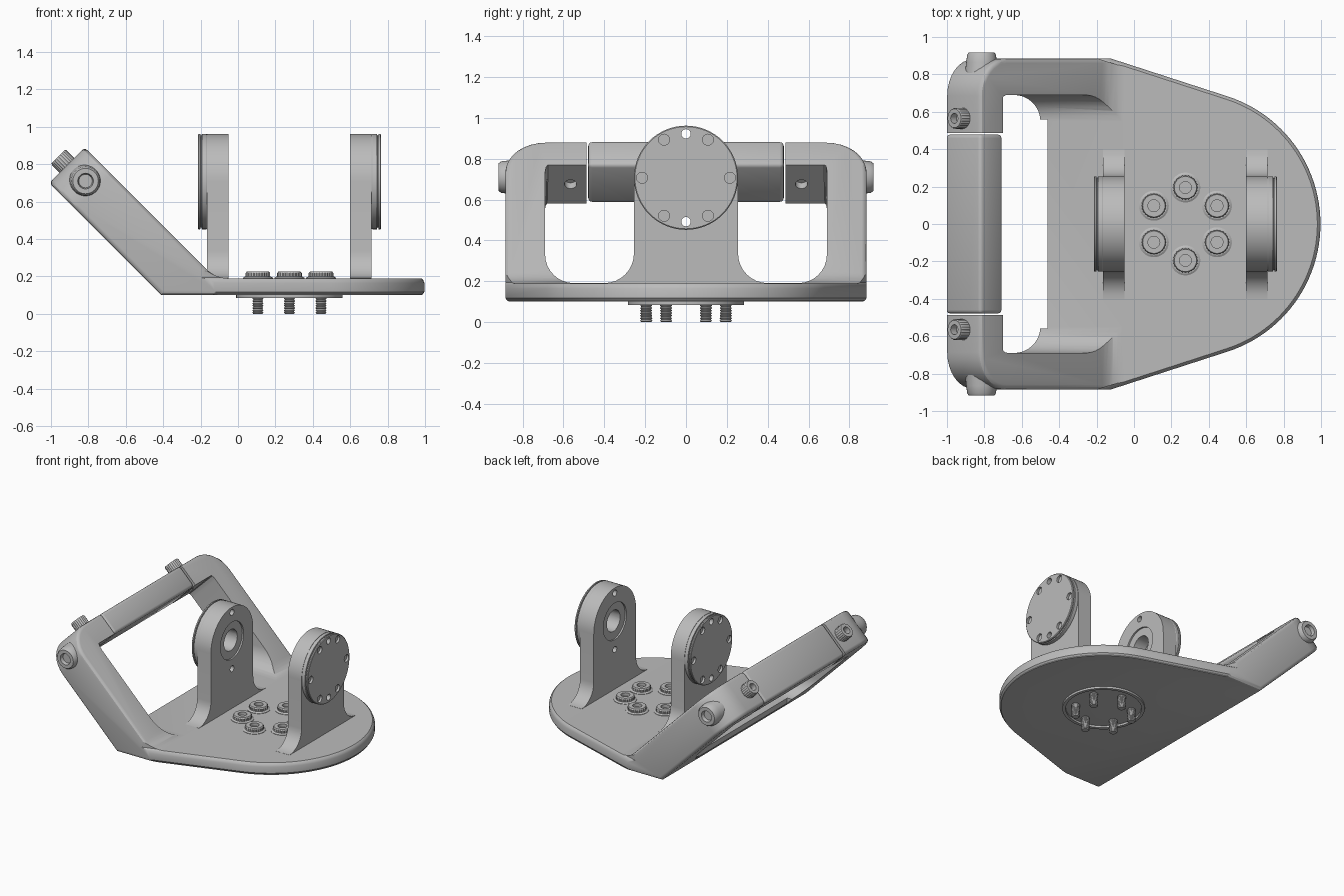
import bpy, bmesh, math
from mathutils import Vector

cube = bpy.data.objects.get("Cube")
if cube:
    bpy.data.objects.remove(cube, do_unlink=True)

GREY = (0.5, 0.5, 0.5, 1)
metal = bpy.data.materials.new("light grey metal")
metal.use_nodes = True
metal.diffuse_color = GREY
metal.node_tree.nodes["Principled BSDF"].inputs["Base Color"].default_value = GREY
parts = []


def make(name, bm):
    bmesh.ops.recalc_face_normals(bm, faces=bm.faces)
    mesh = bpy.data.meshes.new(name)
    bm.to_mesh(mesh)
    bm.free()
    mesh.materials.append(metal)
    obj = bpy.data.objects.new(name, mesh)
    bpy.context.collection.objects.link(obj)
    parts.append(obj)
    return obj


def prism(pts, axis, levels):
    """Loft a 2D outline along an axis through (position, scale) levels."""
    place = {"x": lambda u, v, t: (t, u, v),
             "y": lambda u, v, t: (u, t, v),
             "z": lambda u, v, t: (u, v, t)}[axis]
    bm = bmesh.new()
    rings = [[bm.verts.new(place(HUB + (u - HUB) * s, v * s, t)) for u, v in pts]
             for t, s in levels]
    n = len(pts)
    for a, b in zip(rings, rings[1:]):
        for i in range(n):
            j = (i + 1) % n
            bm.faces.new((a[i], a[j], b[j], b[i]))
    bm.faces.new(rings[0])
    bm.faces.new(rings[-1])
    bmesh.ops.recalc_face_normals(bm, faces=bm.faces)
    return bm


def span(a, b):
    return [(a, 1), (b, 1)]


def round_edges(bm, test, size, segments):
    edges = [e for e in bm.edges if test(e)]
    bmesh.ops.bevel(bm, geom=edges, offset=size, offset_type="OFFSET",
                    segments=segments, profile=0.5, affect="EDGES")
    bmesh.ops.recalc_face_normals(bm, faces=bm.faces)


def sharp(e):
    return len(e.link_faces) == 2 and e.calc_face_angle(0) > math.radians(50)


def lathe(name, profile, loc, direction, n=32, knurl=False):
    """Revolve a closed (radius, height) profile about a direction."""
    rot = Vector(direction).to_track_quat("Z", "Y")
    widest = max(r for r, h in profile)
    bm = bmesh.new()
    rings = []
    for r, h in profile:
        ring = []
        for i in range(n):
            a = math.tau * i / n
            q = r * 0.94 if knurl and r == widest and i % 2 else r
            p = Vector((q * math.cos(a), q * math.sin(a), h))
            ring.append(bm.verts.new(Vector(loc) + rot @ p))
        rings.append(ring)
    for k, a in enumerate(rings):
        m = (k + 1) % len(rings)
        if profile[k][0] == 0 and profile[m][0] == 0:
            continue
        for i in range(n):
            j = (i + 1) % n
            bm.faces.new((a[i], a[j], rings[m][j], rings[m][i]))
    bmesh.ops.remove_doubles(bm, verts=bm.verts, dist=1e-6)
    return make(name, bm)


def rod(name, r, h0, h1, loc, direction, n=24):
    return lathe(name, [(0, h0), (r, h0), (r, h1), (0, h1)], loc, direction, n)


def cap_head(name, r, h, loc, direction):
    """Knurled cap screw head with a round socket."""
    return lathe(name, [(0, -0.02), (r, -0.02), (r, h - 0.008), (r * 0.9, h),
                        (r * 0.48, h), (r * 0.48, h * 0.35), (0, h * 0.35)],
                 loc, direction, 48, True)


def carve(obj, cutter, op="DIFFERENCE"):
    mod = obj.modifiers.new("cut", "BOOLEAN")
    mod.operation, mod.object, mod.solver = op, cutter, "EXACT"
    bpy.context.view_layer.objects.active = obj
    bpy.ops.object.modifier_apply(modifier=mod.name)
    parts.remove(cutter)
    bpy.data.objects.remove(cutter, do_unlink=True)


def arc(cx, cy, r, a0, a1, n):
    return [(cx + r * math.cos(math.radians(a0 + (a1 - a0) * i / n)),
             cy + r * math.sin(math.radians(a0 + (a1 - a0) * i / n)))
            for i in range(n + 1)]


HUB, SIDE, TOP, AXLE = 0.28, 0.885, 0.19, 0.707

# Body: bent side profile with rounded arm corners
side = [(1.3, 0.10), (-0.41, 0.10), (-1.01, 0.70), (-0.82, 0.89)]
side += arc(-0.05, TOP + 0.169, 0.169, 225, 270, 6) + [(1.3, TOP)]
bm = prism(side, "y", span(-SIDE, SIDE))


def arm_tip_corner(e):
    a, b = (v.co for v in e.verts)
    return abs(a.y - b.y) < 1e-4 and max(a.x, b.x) < -0.8


round_edges(bm, arm_tip_corner, 0.2, 8)
round_edges(bm, sharp, 0.025, 3)
body = make("body", bm)

# Plan outline: tapering sides into a round nose with softened rim
plan = [(-1.3, -1.266)] + arc(HUB, 0, 0.717, -72, 72, 48) + [(-1.3, 1.266)]
rim = [(0, 0.985), (0.105, 0.985), (0.117, 1), (0.165, 1),
       (0.182, 0.99), (0.194, 0.97), (2, 0.97)]
carve(body, make("plan_cutter", prism(plan, "z", rim)), "INTERSECT")

# Window between the arms, with filleted corners
bm = prism([(-1.28, 0.191), (0.6, 0.191), (0.6, 2.071)], "y", span(-0.69, 0.69))


def run(e):
    d = e.verts[0].co - e.verts[1].co
    return abs(d.x), abs(d.z)


round_edges(bm, lambda e: run(e)[0] > 1 and run(e)[1] < 0.01, 0.14, 8)
round_edges(bm, lambda e: run(e)[0] > 1 and abs(run(e)[0] - run(e)[1]) < 0.01
            and abs(abs(e.verts[0].co.y) - 0.69) < 0.01, 0.05, 4)
carve(body, make("window_cutter", bm))


def box(name, x0, x1, z0, z1, y):
    return make(name, prism([(x0, z0), (x1, z0), (x1, z1), (x0, z1)], "y", span(-y, y)))


carve(body, box("lip_cutter", -0.6, -0.462, 0.05, 0.25, 0.56))
carve(body, box("bar_gap_cutter", -1.3, -0.5, 0.45, 1.2, 0.487))

# Removable cross bar
bm = prism([(-1.01, 0.70), (-0.82, 0.89), (-0.70, 0.77), (-0.89, 0.58)],
           "y", span(-0.479, 0.479))
round_edges(bm, sharp, 0.02, 3)
make("cross_bar", bm)

# Bar clamp screws and side bosses
for s, label in ((1, "left_back"), (-1, "left_front")):
    label = "back" if s > 0 else "front"
    carve(body, rod("pin_cutter", 0.03, -0.04, 0.06, (-0.795, s * 0.565, 0.675), (1, 0, -1)))
    cap_head(label + "_clamp_screw", 0.056, 0.065, (-0.915, s * 0.565, 0.795), (-1, 0, 1))
    lathe(label + "_boss", [(0, -0.09), (0.09, -0.09), (0.082, -0.02), (0.077, 0.02),
                            (0.068, 0.033), (0.042, 0.033), (0.036, 0.008), (0, 0.008)],
          (-0.815, s * SIDE, 0.71), (0, s, 0))

# Two pedestals with bearing bores and outer discs
foot = arc(-0.40, TOP + 0.146, 0.145, -90, 0, 8)
outline = [(-0.40, 0.17)] + foot + arc(0, AXLE, 0.255, 180, 0, 32)
outline += [(-y, z) for y, z in reversed(foot)] + [(0.40, 0.17)]
for label, inner, outer, d in (("left", 0.60, 0.715, 1), ("right", -0.05, -0.165, -1)):
    pedestal = make(label + "_pedestal", prism(outline, "x", span(min(inner, outer), max(inner, outer))))
    at = (inner, 0, AXLE)
    carve(pedestal, rod("seat_cutter", 0.14, -0.05, 0.012, at, (d, 0, 0), 40))
    carve(pedestal, rod("bore_cutter", 0.08, -0.05, 0.2, at, (d, 0, 0), 32))
    face = (outer, 0, AXLE)
    disc = lathe(label + "_disc", [(0, -0.004), (0.25, -0.004), (0.255, 0.004), (0.255, 0.028),
                                   (0.246, 0.03), (0.246, 0.035), (0.255, 0.037),
                                   (0.255, 0.046), (0.25, 0.05), (0, 0.05)], face, (d, 0, 0), 64)
    for k in range(6):
        a = math.radians(60 * k)
        spot = (outer, 0.215 * math.cos(a), AXLE + 0.215 * math.sin(a))
        carve(disc, rod("screw_cutter", 0.027, 0.033, 0.1, spot, (d, 0, 0)))
    for s in (1, -1):
        spot = (outer, 0, AXLE + s * 0.215)
        for target in (pedestal, disc):
            carve(target, rod("through_cutter", 0.023, -0.3, 0.2, spot, (d, 0, 0)))

# Ring under the plate
lathe("base_ring", [(0.262, 0.085), (0.285, 0.085), (0.285, 0.12), (0.262, 0.12)],
      (HUB - 0.005, 0, 0), (0, 0, 1), 64)

# Six floor screws with washers and threaded ends
thread = [(0, 0.11), (0.024, 0.11)]
for k in range(8):
    z = 0.1 - k * 0.0125
    thread += [(0.024, z), (0.03, z - 0.006)]
thread += [(0.024, 0), (0, 0)]
for k in range(6):
    a = math.radians(30 + 60 * k)
    x, y = HUB - 0.005 + 0.195 * math.cos(a), 0.195 * math.sin(a)
    tag = str(k + 1)
    lathe("washer_" + tag, [(0, -0.01), (0.08, -0.01), (0.08, 0.003), (0.07, 0.009), (0, 0.009)],
          (x, y, TOP), (0, 0, 1))
    cap_head("floor_screw_" + tag, 0.066, 0.036, (x, y, TOP), (0, 0, 1))
    lathe("thread_" + tag, thread, (x, y, 0), (0, 0, 1), 20)

# Smooth shading with crisp edges
bpy.ops.object.select_all(action="DESELECT")
for obj in parts:
    obj.select_set(True)
bpy.context.view_layer.objects.active = body
bpy.ops.object.shade_smooth_by_angle(angle=math.radians(30))
